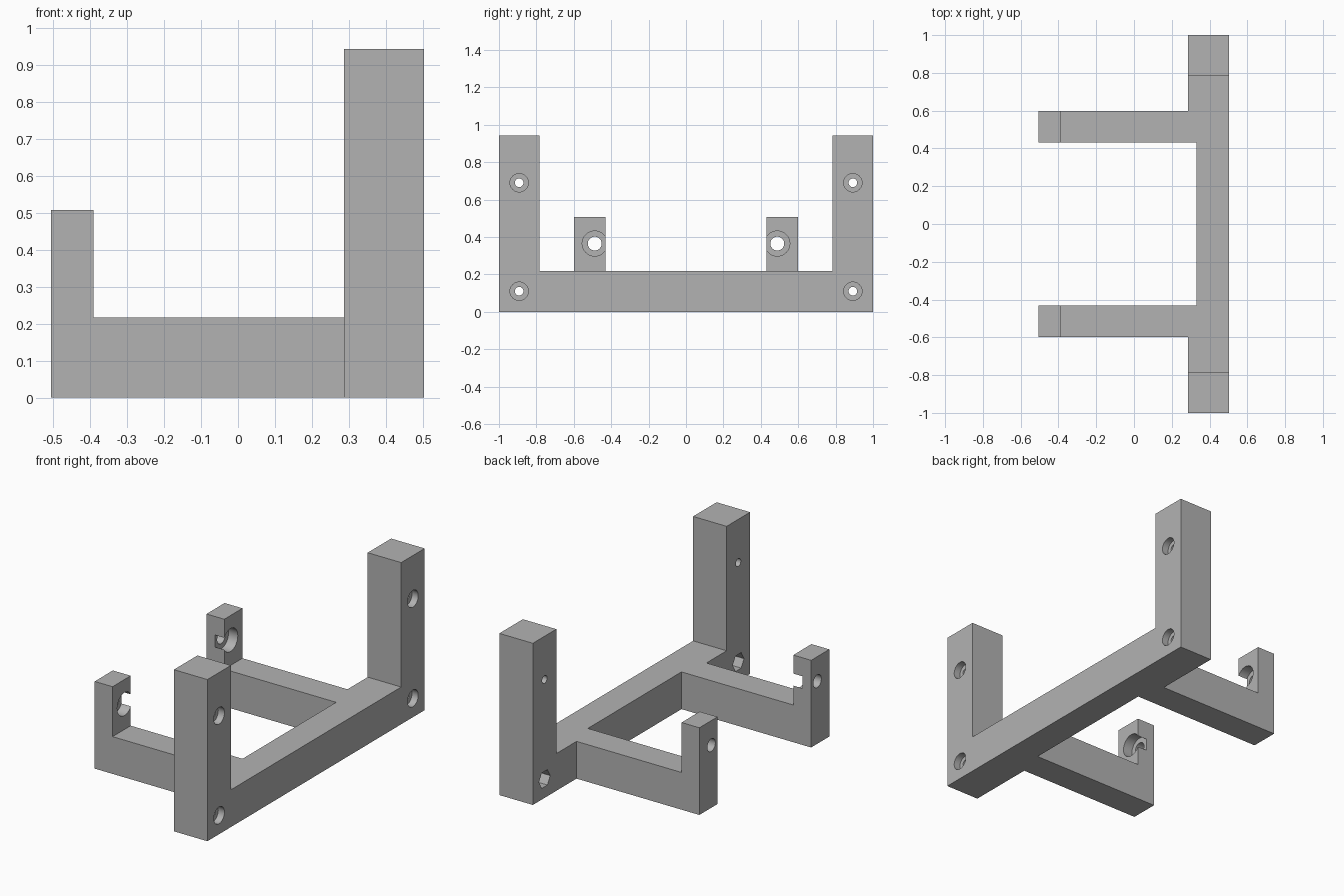
import bpy, bmesh, math
from mathutils import Matrix

cube = bpy.data.objects.get("Cube")
if cube:
    bpy.data.objects.remove(cube, do_unlink=True)

# Key dimensions
FRONT, POST_IN, BAR_IN = 0.503, 0.287, 0.331
HOOK_OUT, HOOK_IN = -0.505, -0.39
ARM_IN, ARM_OUT, POST_SIDE = 0.431, 0.598, 0.784
BASE_H, HOOK_H, POST_H = 0.217, 0.508, 0.942

grey = bpy.data.materials.new("plain grey")
grey.diffuse_color = (0.45, 0.45, 0.45, 1)
grey.use_nodes = True
grey.node_tree.nodes["Principled BSDF"].inputs["Base Color"].default_value = (0.45, 0.45, 0.45, 1)


def add_object(name, bm):
    bmesh.ops.recalc_face_normals(bm, faces=bm.faces)
    mesh = bpy.data.meshes.new(name)
    bm.to_mesh(mesh)
    bm.free()
    obj = bpy.data.objects.new(name, mesh)
    bpy.context.collection.objects.link(obj)
    mesh.materials.append(grey)
    return obj


def prism(name, outline, height):
    """Extrude a plan outline up from the ground."""
    bm = bmesh.new()
    face = bm.faces.new([bm.verts.new((x, y, 0)) for x, y in outline])
    top = bmesh.ops.extrude_face_region(bm, geom=[face])["geom"]
    verts = [v for v in top if isinstance(v, bmesh.types.BMVert)]
    bmesh.ops.translate(bm, verts=verts, vec=(0, 0, height))
    return add_object(name, bm)


def block(name, x0, x1, y0, y1, height):
    return prism(name, [(x0, y0), (x1, y0), (x1, y1), (x0, y1)], height)


def bore(name, x0, x1, y, z, radius, sides=48):
    """Cutter along x; six sides makes a nut pocket."""
    bm = bmesh.new()
    place = Matrix.Translation(((x0 + x1) / 2, y, z)) @ Matrix.Rotation(math.pi / 2, 4, "Y")
    bmesh.ops.create_cone(bm, cap_ends=True, segments=sides, radius1=radius,
                          radius2=radius, depth=x1 - x0, matrix=place)
    obj = add_object(name, bm)
    obj.hide_render = True
    return obj


def combine(target, tool, operation):
    mod = target.modifiers.new(operation, "BOOLEAN")
    mod.operation, mod.object, mod.solver = operation, tool, "EXACT"
    bpy.context.view_layer.objects.active = target
    bpy.ops.object.modifier_apply(modifier=mod.name)
    bpy.data.objects.remove(tool, do_unlink=True)


# Base: crossbar with two arms, one half mirrored to the other
half = [(FRONT, 1), (POST_IN, 1), (POST_IN, ARM_OUT), (HOOK_OUT, ARM_OUT),
        (HOOK_OUT, ARM_IN), (BAR_IN, ARM_IN)]
frame = prism("bracket_frame", half + [(x, -y) for x, y in reversed(half)], BASE_H)

# Upright posts and hooks on both sides
for s in (1, -1):
    combine(frame, block("post", POST_IN, FRONT, s * POST_SIDE, s, POST_H), "UNION")
    combine(frame, block("hook", HOOK_OUT, HOOK_IN, s * ARM_IN, s * ARM_OUT, HOOK_H), "UNION")

# Screw holes with counterbores, nut pockets behind the lower ones
for s in (1, -1):
    y = s * 0.892
    for z in (0.11, 0.69):
        combine(frame, bore("screw_hole", 0.2, 0.6, y, z, 0.023), "DIFFERENCE")
        combine(frame, bore("counterbore", FRONT - 0.04, 0.6, y, z, 0.049), "DIFFERENCE")
    combine(frame, bore("nut_pocket", 0.2, POST_IN + 0.08, y, 0.11, 0.052, 6), "DIFFERENCE")
    # Hook holes, whose counterbore breaks out through the inner side
    y = s * 0.488
    combine(frame, bore("hook_hole", -0.6, -0.3, y, 0.365, 0.037), "DIFFERENCE")
    combine(frame, bore("hook_counterbore", HOOK_IN - 0.06, -0.3, y, 0.365, 0.067), "DIFFERENCE")

# Merge flat regions and keep crisp edges
bm = bmesh.new()
bm.from_mesh(frame.data)
bmesh.ops.remove_doubles(bm, verts=bm.verts, dist=0.0001)
bmesh.ops.dissolve_limit(bm, angle_limit=0.01, verts=bm.verts, edges=bm.edges)
bm.to_mesh(frame.data)
bm.free()
bpy.ops.object.select_all(action="DESELECT")
frame.select_set(True)
bpy.context.view_layer.objects.active = frame
bpy.ops.object.shade_smooth_by_angle(angle=math.radians(30))
